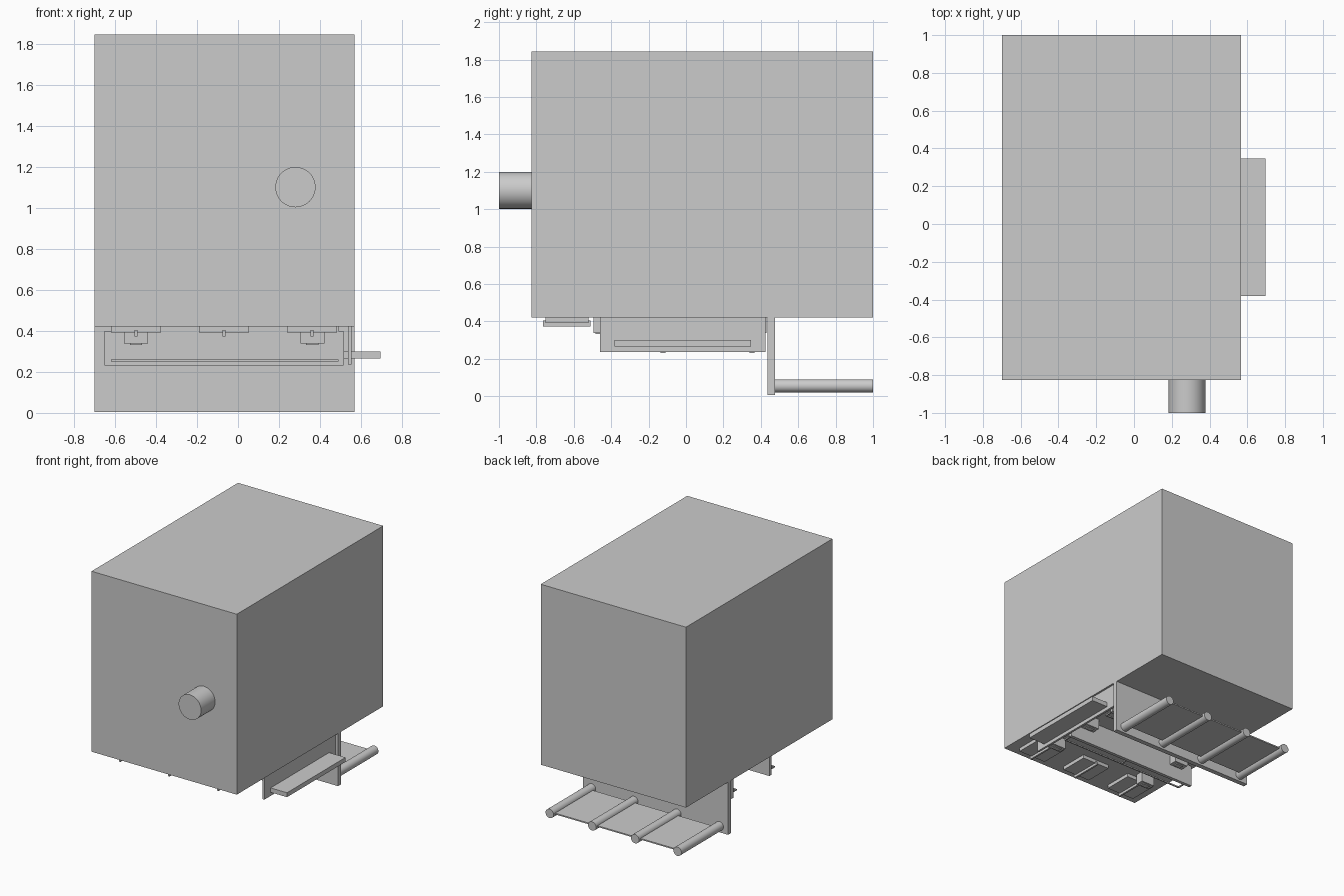
import bpy, math

def box(name, x0, x1, y0, y1, z0, z1):
    bpy.ops.mesh.primitive_cube_add(size=1, location=((x0+x1)/2, (y0+y1)/2, (z0+z1)/2))
    o = bpy.context.object
    o.name = name
    o.scale = (x1-x0, y1-y0, z1-z0)
    bpy.ops.object.transform_apply(location=False, rotation=False, scale=True)
    return o

def rod_y(name, x, z, r, y0, y1):
    bpy.ops.mesh.primitive_cylinder_add(vertices=48, radius=r, depth=y1-y0,
        location=(x, (y0+y1)/2, z), rotation=(math.pi/2, 0, 0))
    o = bpy.context.object
    o.name = name
    bpy.ops.object.shade_smooth_by_angle()
    return o

# main housing and front pipe stub
box("housing", -0.70, 0.567, -0.825, 1.0, 0.42, 1.843)
rod_y("front_pipe", 0.28, 1.10, 0.098, -1.0, -0.82)

# rear hanging plate with rollers and thin shelf
box("rear_plate", -0.70, 0.567, 0.437, 0.475, 0.005, 0.425)
for i, x in enumerate((-0.625, -0.255, 0.12, 0.49)):
    rod_y(f"roller_{i}", x, 0.055, 0.035, 0.47, 1.0)
box("roller_shelf", -0.625, 0.49, 0.51, 0.98, 0.05, 0.06)

# right side plate and step
box("side_plate", 0.535, 0.552, -0.46, 0.425, 0.237, 0.425)
box("side_step", 0.515, 0.695, -0.382, 0.347, 0.265, 0.30)

# two cross beams, each with a thin wire rail in front
for i, y in enumerate((-0.123, 0.352)):
    box(f"beam_{i}", -0.65, 0.515, y-0.013, y+0.013, 0.232, 0.40)
    box(f"beam_mount_{i}", -0.62, 0.49, y-0.013, y+0.013, 0.395, 0.425)
    box(f"rail_{i}", -0.62, 0.49, y-0.10, y-0.09, 0.25, 0.26)
    for x in (-0.62, -0.065, 0.48):
        box(f"rail_arm_{i}", x, x+0.01, y-0.10, y, 0.25, 0.26)

# small latch blocks in pairs along the underside
for i, y in enumerate((-0.495, -0.11, 0.365)):
    for x in (-0.4975, 0.3625):
        box(f"latch_block_{i}", x-0.058, x+0.058, y, y+0.065, 0.338, 0.425)
        box(f"latch_foot_{i}", x-0.03, x+0.03, y+0.01, y+0.05, 0.332, 0.345)

# three ribbed pads under the front
for i, x in enumerate((-0.497, -0.068, 0.36)):
    box(f"pad_{i}", x-0.122, x+0.122, -0.75, -0.52, 0.392, 0.425)
    box(f"pad_rib_{i}", x-0.007, x+0.007, -0.765, -0.51, 0.372, 0.405)
